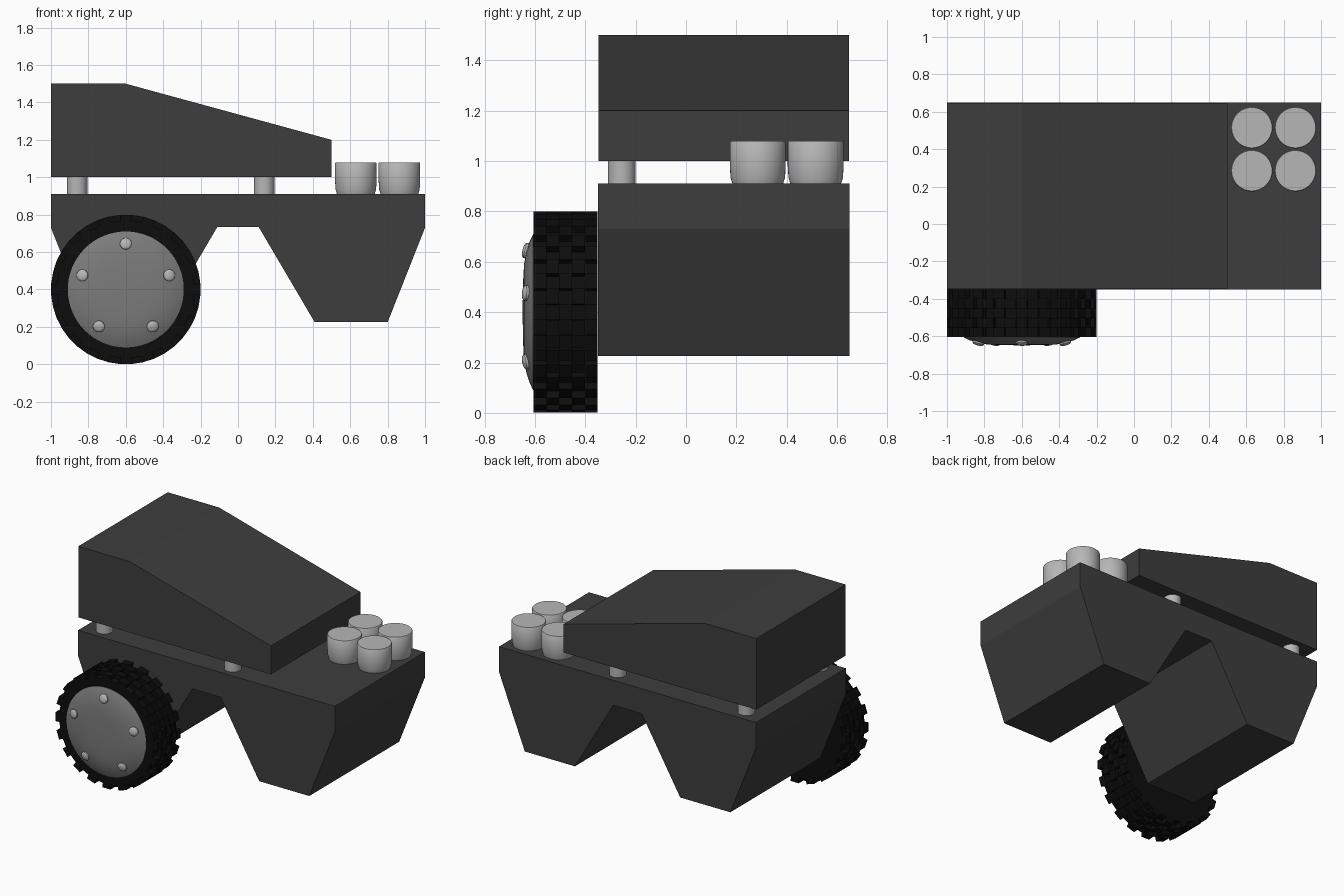
import bpy, bmesh, math
from mathutils import Vector, Matrix

if "Cube" in bpy.data.objects:
    bpy.data.objects.remove(bpy.data.objects["Cube"])


def material(name, value):
    m = bpy.data.materials.new(name)
    m.diffuse_color = (value, value, value, 1)
    m.use_nodes = True
    m.node_tree.nodes["Principled BSDF"].inputs["Base Color"].default_value = m.diffuse_color
    return m


BODY = material("charcoal body", 0.047)
TYRE = material("black rubber", 0.004)
HUB = material("grey hub", 0.2)
METAL = material("light metal", 0.47)


def finish(name, bm, mat, smooth=False):
    bmesh.ops.recalc_face_normals(bm, faces=bm.faces)
    me = bpy.data.meshes.new(name)
    bm.to_mesh(me)
    bm.free()
    me.materials.append(mat)
    ob = bpy.data.objects.new(name, me)
    bpy.context.collection.objects.link(ob)
    if smooth:
        bpy.ops.object.select_all(action='DESELECT')
        ob.select_set(True)
        bpy.context.view_layer.objects.active = ob
        bpy.ops.object.shade_smooth_by_angle(angle=math.radians(40))
    return ob


def prism(name, points, y0, y1, mat):
    """Extrude an x-z outline along y."""
    bm = bmesh.new()
    face = bm.faces.new([bm.verts.new((x, y0, z)) for x, z in points])
    ext = bmesh.ops.extrude_face_region(bm, geom=[face], use_keep_orig=True)
    bmesh.ops.translate(bm, vec=(0, y1 - y0, 0),
                        verts=[g for g in ext["geom"] if isinstance(g, bmesh.types.BMVert)])
    return finish(name, bm, mat)


def lathe(name, profile, origin, axis, mat, n=32):
    """Spin a (radius, height) profile around an axis."""
    bm = bmesh.new()
    verts = [bm.verts.new((r, 0, h)) for r, h in profile]
    edges = [bm.edges.new(p) for p in zip(verts, verts[1:])]
    bmesh.ops.spin(bm, geom=verts + edges, cent=(0, 0, 0), axis=(0, 0, 1),
                   angle=math.tau, steps=n, use_merge=True)
    bmesh.ops.remove_doubles(bm, verts=bm.verts, dist=1e-5)
    rot = Vector((0, 0, 1)).rotation_difference(Vector(axis)).to_matrix().to_4x4()
    bm.transform(Matrix.Translation(origin) @ rot)
    return finish(name, bm, mat, True)


# Chassis with two tapered legs, mirrored about x = 0
half = [(0.11, 0.735), (0.41, 0.225), (0.8, 0.225), (1, 0.73), (1, 0.91)]
prism("chassis", half + [(-x, z) for x, z in reversed(half)], -0.35, 0.65, BODY)

# Sloping upper body
prism("upper_body", [(-1, 1), (0.5, 1), (0.5, 1.2), (-0.6, 1.5), (-1, 1.5)],
      -0.348, 0.647, BODY)

# Posts carrying the upper body
for x in (-0.86, 0.14):
    for y in (-0.255, 0.555):
        lathe("support_post", [(0, 0), (0.055, 0), (0.055, 0.12), (0, 0.12)],
              (x, y, 0.895), (0, 0, 1), METAL, 24)

# Cluster of four canisters on the deck
for x in (0.63, 0.863):
    for y in (0.285, 0.515):
        lathe("canister", [(0, 0), (0.1, 0), (0.108, 0.025), (0.111, 0.07),
                           (0.111, 0.167), (0.108, 0.171), (0, 0.171)],
              (x, y, 0.908), (0, 0, 1), METAL, 40)

# Tyre: cylinder with a staggered pattern of raised tread blocks
CX, CZ, Y0, Y1 = -0.6, 0.4, -0.605, -0.351
N, ROWS, R_IN, R_OUT = 40, 5, 0.368, 0.4


def ring_point(i, j, r):
    a = math.tau * (i + 0.5) / N
    return (CX + r * math.sin(a), Y0 + (Y1 - Y0) * j / ROWS, CZ + r * math.cos(a))


bm = bmesh.new()
grid = [[bm.verts.new(ring_point(i, j, R_IN)) for i in range(N)] for j in range(ROWS + 1)]
raised = []
for j in range(ROWS):
    for i in range(N):
        k = (i + 1) % N
        f = bm.faces.new((grid[j][i], grid[j][k], grid[j + 1][k], grid[j + 1][i]))
        if (i + j) % 2:
            raised.append(f)
bm.faces.new(grid[0])
bm.faces.new(list(reversed(grid[ROWS])))
bmesh.ops.recalc_face_normals(bm, faces=bm.faces)
for f in bmesh.ops.extrude_discrete_faces(bm, faces=raised)["faces"]:
    for v in f.verts:
        v.co.x = CX + (v.co.x - CX) * R_OUT / R_IN
        v.co.z = CZ + (v.co.z - CZ) * R_OUT / R_IN
finish("tyre", bm, TYRE)

# Domed hub cap
lathe("hub_cap", [(0.31, -0.02), (0.31, 0.002), (0.28, 0.016), (0.24, 0.029),
                  (0.19, 0.038), (0.12, 0.042), (0, 0.044)],
      (CX, Y0, CZ), (0, -1, 0), HUB, 64)

# Five wheel bolts, tilted with the hub surface
for k in range(5):
    a = math.tau * k / 5
    s, c = math.sin(a), math.cos(a)
    lathe("wheel_bolt", [(0, -0.02), (0.031, -0.02), (0.031, 0.014),
                         (0.025, 0.02), (0.014, 0.023), (0, 0.024)],
          (CX + 0.242 * s, -0.626, CZ + 0.242 * c), (0.25 * s, -0.97, 0.25 * c), METAL, 20)
